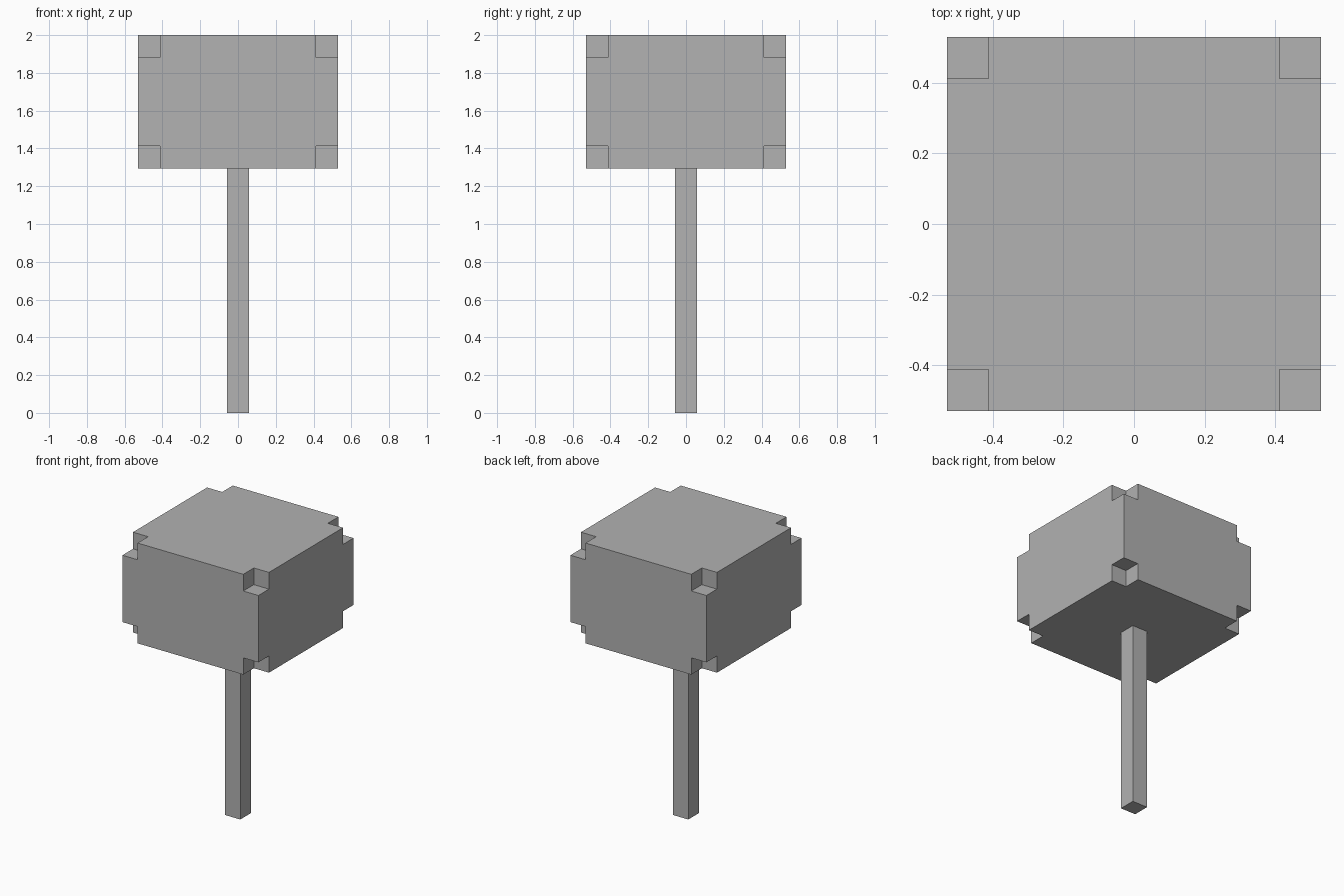
import bpy
import bmesh
from itertools import product
from math import radians
from mathutils import Matrix, Vector

cube = bpy.data.objects.get("Cube")
if cube:
    bpy.data.objects.remove(cube, do_unlink=True)

U = 2 / 17  # one block

grey = bpy.data.materials.new("mid_grey")
grey.use_nodes = True
colour = (0.445, 0.445, 0.445, 1)
grey.diffuse_color = colour
grey.node_tree.nodes["Principled BSDF"].inputs["Base Color"].default_value = colour


def add_object(name, bm):
    bmesh.ops.recalc_face_normals(bm, faces=bm.faces)
    mesh = bpy.data.meshes.new(name)
    bm.to_mesh(mesh)
    bm.free()
    mesh.materials.append(grey)
    obj = bpy.data.objects.new(name, mesh)
    bpy.context.collection.objects.link(obj)
    return obj


# Trunk: a single column of blocks
bm = bmesh.new()
bmesh.ops.create_cube(bm, size=1, matrix=Matrix.Translation((0, 0, 5.5 * U))
                      @ Matrix.Diagonal((U, U, 11 * U, 1)))
add_object("trunk", bm)

# Crown: a box of three cells per axis with the eight corner cells left out
cuts = [[v * U for v in axis] for axis in
        ((-4.5, -3.5, 3.5, 4.5), (-4.5, -3.5, 3.5, 4.5), (11, 12, 16, 17))]
cells = {c for c in product(range(3), repeat=3) if 1 in c}
bm = bmesh.new()
corners = {}


def corner(index):
    if index not in corners:
        corners[index] = bm.verts.new([cuts[a][index[a]] for a in range(3)])
    return corners[index]


for cell in cells:
    for axis, side in product(range(3), (0, 1)):
        neighbour = list(cell)
        neighbour[axis] += 2 * side - 1
        if tuple(neighbour) in cells:
            continue
        ring = []
        for u, v in ((0, 0), (1, 0), (1, 1), (0, 1)):
            index = list(cell)
            index[axis] += side
            index[(axis + 1) % 3] += u
            index[(axis + 2) % 3] += v
            ring.append(corner(tuple(index)))
        face = bm.faces.new(ring if side else ring[::-1])

# Merge flat cell faces into whole sides
bmesh.ops.dissolve_limit(bm, angle_limit=radians(1), verts=bm.verts, edges=bm.edges)
add_object("crown", bm)
